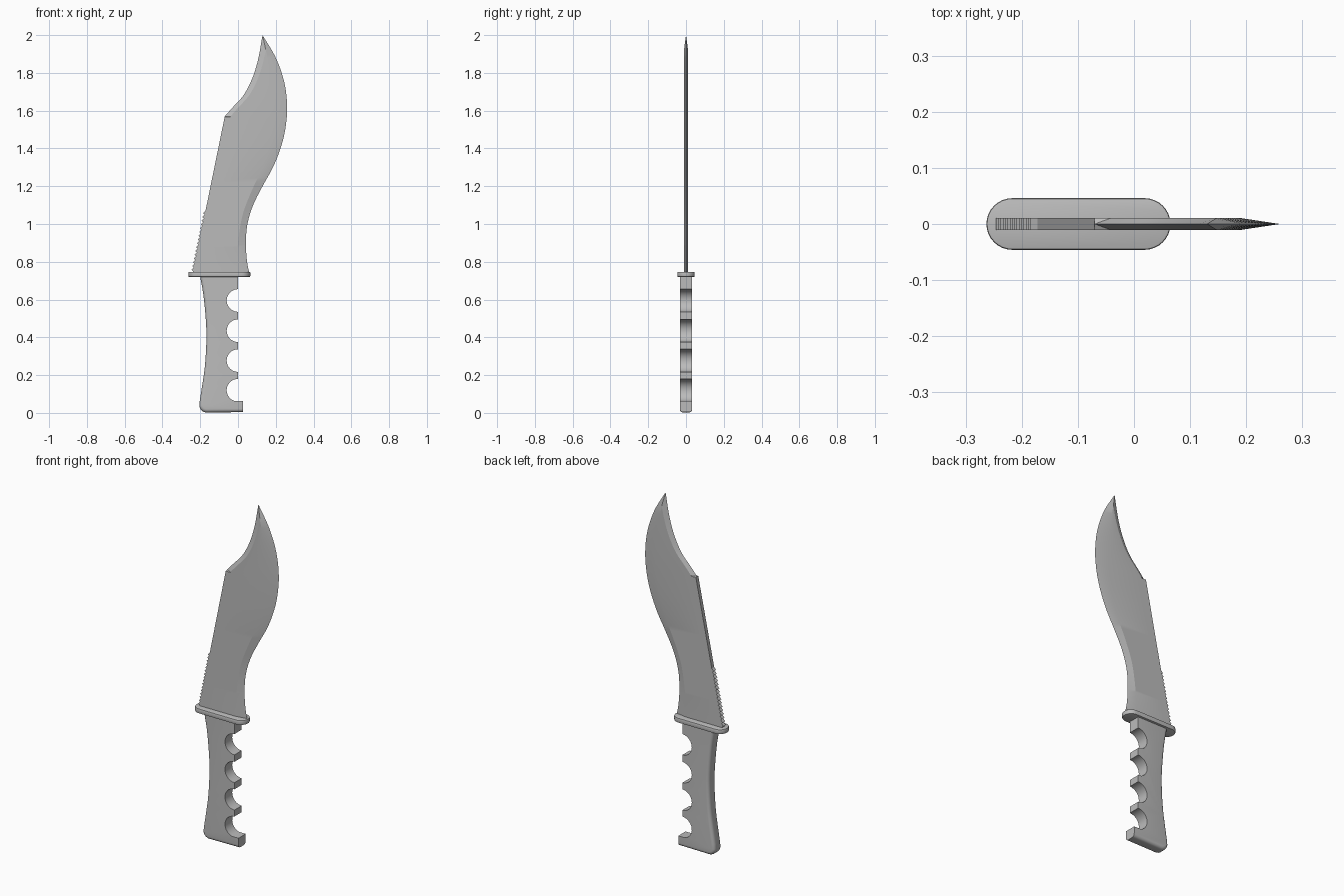
import bpy, bmesh, math
from mathutils import Vector

cube = bpy.data.objects.get("Cube")
if cube:
    bpy.data.objects.remove(cube)

steel = bpy.data.materials.new("plain grey")
steel.use_nodes = True
GREY = (0.5, 0.5, 0.5, 1)
steel.diffuse_color = GREY
steel.node_tree.nodes["Principled BSDF"].inputs["Base Color"].default_value = GREY


def finish(name, bm, angle=30):
    bmesh.ops.remove_doubles(bm, verts=bm.verts, dist=1e-5)
    bmesh.ops.recalc_face_normals(bm, faces=bm.faces)
    mesh = bpy.data.meshes.new(name)
    bm.to_mesh(mesh)
    bm.free()
    mesh.materials.append(steel)
    obj = bpy.data.objects.new(name, mesh)
    bpy.context.collection.objects.link(obj)
    bpy.ops.object.select_all(action='DESELECT')
    obj.select_set(True)
    bpy.context.view_layer.objects.active = obj
    bpy.ops.object.shade_smooth_by_angle(angle=math.radians(angle))
    return obj


def smooth(knots, z):
    """Cubic interpolation of x through (z, x) knots."""
    def slope(i):
        a, b = knots[max(i - 1, 0)], knots[min(i + 1, len(knots) - 1)]
        return (b[1] - a[1]) / (b[0] - a[0])
    z = min(max(z, knots[0][0]), knots[-1][0])
    i = next(k for k in range(len(knots) - 1) if z <= knots[k + 1][0])
    (z0, x0), (z1, x1) = knots[i], knots[i + 1]
    h = z1 - z0
    t = (z - z0) / h
    return ((1 + 2 * t) * (1 - t) ** 2 * x0 + t * (1 - t) ** 2 * h * slope(i)
            + t * t * (3 - 2 * t) * x1 + t * t * (t - 1) * h * slope(i + 1))


def extrude_outline(points, axis, low, high):
    """Prism from a 2D outline, along y (axis 1) or z (axis 2)."""
    bm = bmesh.new()
    place = (lambda p: (p[0], low, p[1])) if axis == 1 else (lambda p: (p[0], p[1], low))
    face = bm.faces.new([bm.verts.new(place(p)) for p in points])
    out = bmesh.ops.extrude_face_region(bm, geom=[face])
    step = Vector((0, 0, 0))
    step[axis] = high - low
    bmesh.ops.translate(bm, vec=step,
                        verts=[g for g in out["geom"] if isinstance(g, bmesh.types.BMVert)])
    bmesh.ops.recalc_face_normals(bm, faces=bm.faces)
    return bm


# Blade: flat core, ground edge, sharp clipped back and saw teeth on the spine
EDGE = [(0.73, 0.062), (0.8, 0.048), (0.9, 0.042), (1.0, 0.05), (1.1, 0.08),
        (1.2, 0.13), (1.3, 0.185), (1.4, 0.225), (1.5, 0.25), (1.62, 0.26),
        (1.75, 0.245), (1.88, 0.2), (2.0, 0.13)]
GRIND = [(0.73, -0.01), (0.9, 0.0), (1.05, 0.025), (1.17, 0.07), (1.28, 0.12),
         (1.4, 0.16), (1.6, 0.187), (1.8, 0.17), (2.0, 0.13)]
CLIP = [(1.57, -0.07), (1.61, -0.035), (1.68, 0.028), (1.77, 0.075),
        (1.87, 0.106), (2.0, 0.13)]
CLIP_Z, HALF, PITCH, TEETH = 1.57, 0.011, 0.02, 16


def blade_row(z, tooth=0.0, sharp=False):
    if sharp:
        back = smooth(CLIP, z)
    else:
        back = -0.07 - 0.204 * (CLIP_Z - z) - tooth
    edge, right = smooth(EDGE, z), smooth(GRIND, z)
    left = min(back + tooth + 0.03, (back + edge) / 2)
    right = max(right, left)
    t = HALF * min(1, (2.0 - z) / 0.08)
    s = 0 if sharp else t
    return [(back, s, z), (back, -s, z), (left, -t, z), (right, -t, z),
            (edge, 0, z), (right, t, z), (left, t, z)]


rows = [blade_row(0.73)]
for i in range(TEETH):
    z = 0.75 + i * PITCH
    rows += [blade_row(z), blade_row(z + PITCH * 0.35, 0.01)]
rows += [blade_row(1.07 + 0.025 * i) for i in range(20)] + [blade_row(CLIP_Z - 0.003)]
rows += [blade_row(CLIP_Z + (2 - CLIP_Z) * i / 24, 0, True) for i in range(25)]

bm = bmesh.new()
rings = [[bm.verts.new(p) for p in row] for row in rows]
for low, high in zip(rings, rings[1:]):
    for k in range(len(low)):
        n = (k + 1) % len(low)
        bm.faces.new((low[k], low[n], high[n], high[k]))
bm.faces.new(rings[0])
finish("blade", bm, 14)

# Guard: capsule plate with softened rims
R, LEFT, RIGHT = 0.046, -0.263, 0.065
outline = []
for cx, start in ((RIGHT - R, -90), (LEFT + R, 90)):
    for i in range(17):
        a = math.radians(start + 180 * i / 16)
        outline.append((cx + R * math.cos(a), R * math.sin(a)))
bm = extrude_outline(outline, 2, 0.72, 0.747)
rims = [e for e in bm.edges if abs(e.verts[0].co.z - e.verts[1].co.z) < 1e-6]
bmesh.ops.bevel(bm, geom=rims, offset=0.004, segments=2, profile=0.5, affect='EDGES')
finish("guard", bm)

# Grip: hollow back, hooked pommel and four finger scallops
BACK = [(0.05, -0.205), (0.13, -0.192), (0.25, -0.175), (0.4, -0.167),
        (0.5, -0.171), (0.63, -0.184), (0.73, -0.202)]
outline = [(0.0, 0.73)]
for z in (0.595, 0.435, 0.277):
    for i in range(17):
        a = math.radians(90 + 180 * i / 16)
        outline.append((0.06 * math.cos(a), z + 0.06 * math.sin(a)))
for i in range(15):
    a = math.radians(90 + 165 * i / 14)
    outline.append((0.06 * math.cos(a), 0.12 + 0.06 * math.sin(a)))
outline += [(0.026, 0.062), (0.026, 0.004)]
for i in range(8):
    a = math.radians(-85 - 95 * i / 7)
    outline.append((-0.165 + 0.04 * math.cos(a), 0.042 + 0.04 * math.sin(a)))
outline += [(smooth(BACK, 0.07 + 0.66 * i / 20), 0.07 + 0.66 * i / 20) for i in range(21)]
bm = extrude_outline(outline, 1, -0.033, 0.033)


def is_outer_rim(e):
    a, b = e.verts[0].co, e.verts[1].co
    mid = (a + b) / 2
    return abs(a.y - b.y) < 1e-6 and mid.z < 0.72 and (mid.x < -0.12 or mid.z < 0.02)


bmesh.ops.bevel(bm, geom=[e for e in bm.edges if is_outer_rim(e)], offset=0.018,
                segments=5, profile=0.5, affect='EDGES')
finish("grip", bm)
